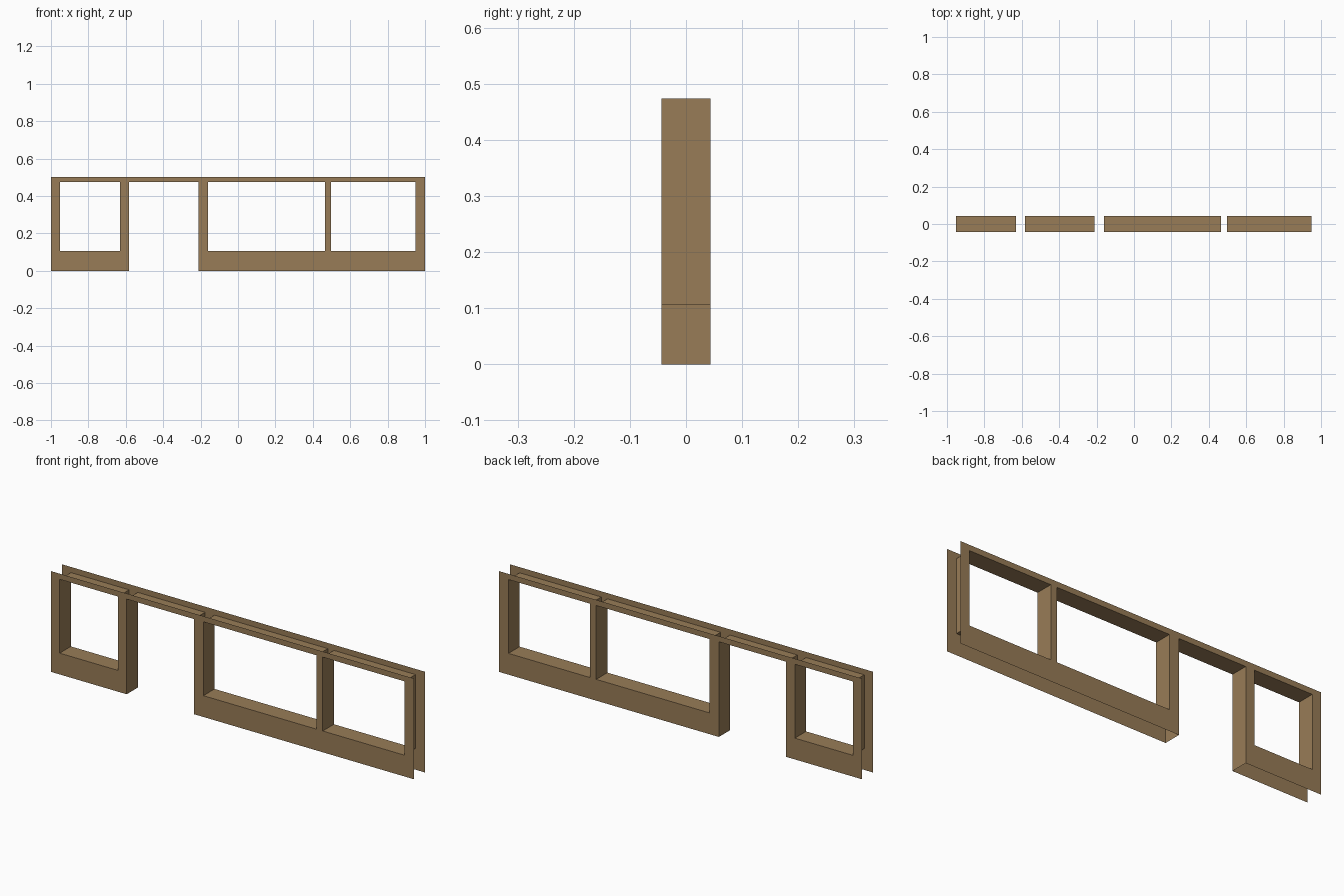
import bpy, bmesh

if "Cube" in bpy.data.objects:
    bpy.data.objects.remove(bpy.data.objects["Cube"])

D = 0.044                       # half the wall depth
TOP, HEAD, SILL = 0.502, 0.474, 0.106
# openings: x start, x end, bottom z
OPENINGS = [(-0.952, -0.631, SILL), (-0.583, -0.212, 0.0),
            (-0.16, 0.464, SILL), (0.498, 0.948, SILL)]

mat = bpy.data.materials.new("brown wall")
mat.diffuse_color = (0.314, 0.202, 0.095, 1)
mat.use_nodes = True
mat.node_tree.nodes["Principled BSDF"].inputs["Base Color"].default_value = mat.diffuse_color


def make(name, quads):
    bm = bmesh.new()
    for q in quads:
        bm.faces.new([bm.verts.new(p) for p in q])
    bmesh.ops.remove_doubles(bm, verts=bm.verts, dist=1e-5)
    me = bpy.data.meshes.new(name)
    bm.to_mesh(me)
    bm.free()
    me.materials.append(mat)
    bpy.context.collection.objects.link(bpy.data.objects.new(name, me))


def sheet(name, y):
    """Thin wall skin: grid of cells with the openings left out."""
    xs = sorted([-1, 1] + [x for o in OPENINGS for x in o[:2]])
    zs = [0, SILL, HEAD, TOP]
    quads = []
    for a, b in zip(xs, xs[1:]):
        for c, d in zip(zs, zs[1:]):
            mx, mz = (a + b) / 2, (c + d) / 2
            if any(o[0] < mx < o[1] and o[2] < mz < HEAD for o in OPENINGS):
                continue
            q = [(a, y, c), (b, y, c), (b, y, d), (a, y, d)]
            quads.append(q if y < 0 else q[::-1])
    make(name, quads)


def reveal(name, a, b, z):
    """Faces lining an opening, facing inwards; a door has no sill."""
    path = [(a, z), (a, HEAD), (b, HEAD), (b, z)]
    if z > 0:
        path.append((a, z))
    make(name, [[(p[0], -D, p[1]), (q[0], -D, q[1]), (q[0], D, q[1]), (p[0], D, p[1])]
                for p, q in zip(path, path[1:])])


sheet("front_skin", -D)
sheet("back_skin", D)
for i, (a, b, z) in enumerate(OPENINGS):
    reveal(f"{'window' if z else 'door'}_lining_{i + 1}", a, b, z)
